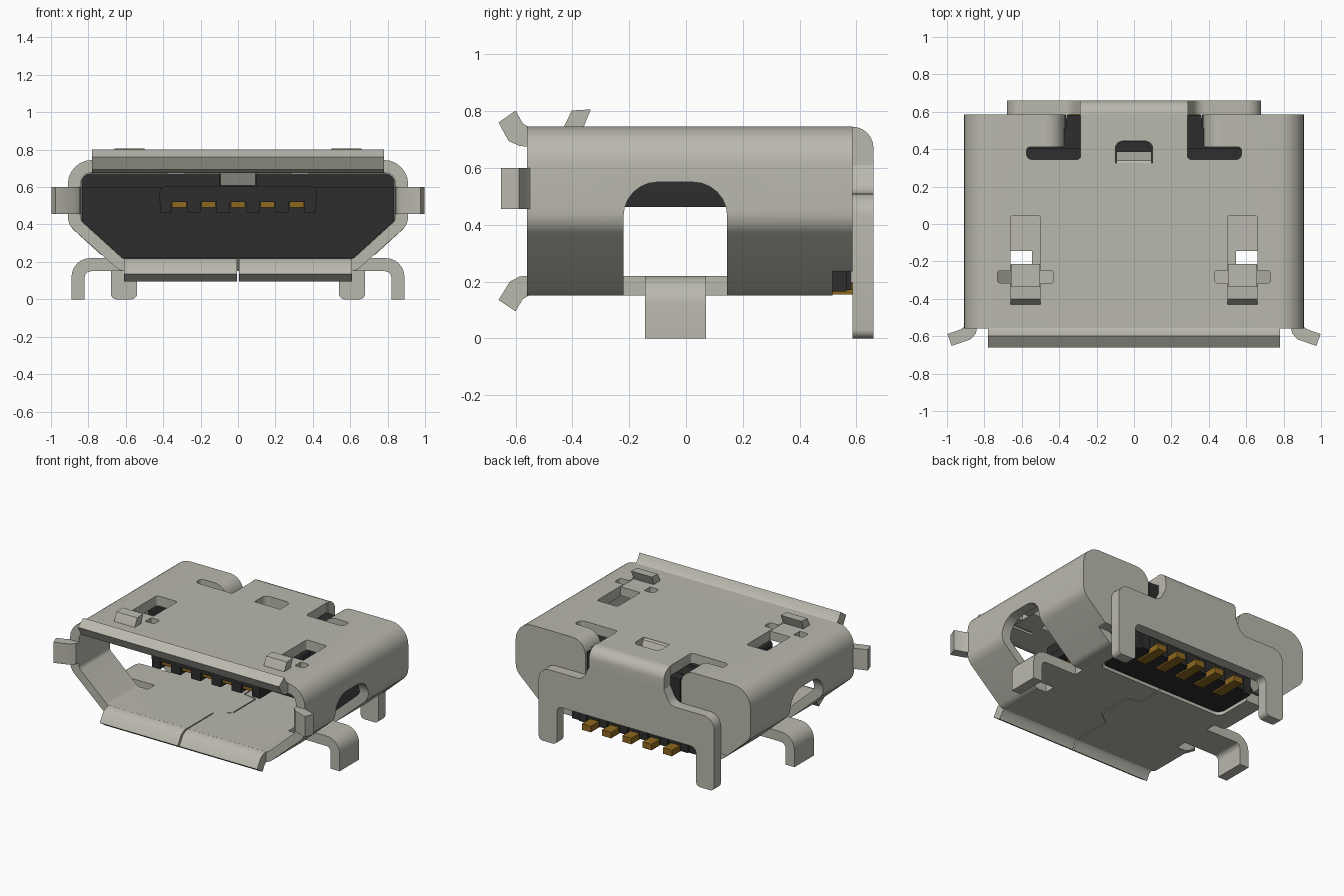
import bpy, bmesh, math
from mathutils import Vector

cube = bpy.data.objects.get("Cube")
if cube:
    bpy.data.objects.remove(cube, do_unlink=True)


def material(name, rgb):
    m = bpy.data.materials.new(name)
    m.use_nodes = True
    m.diffuse_color = (*rgb, 1)
    m.node_tree.nodes["Principled BSDF"].inputs["Base Color"].default_value = (*rgb, 1)
    return m


METAL = material("plated steel", (0.49, 0.48, 0.42))
BLACK = material("black plastic", (0.027, 0.027, 0.028))
GOLD = material("gold contact", (0.27, 0.14, 0.014))


def rounded(points, steps=6):
    """Points are (a, b) or (a, b, radius); a radius fillets the corner."""
    out = []
    n = len(points)
    for i, p in enumerate(points):
        c = Vector(p[:2])
        if len(p) < 3:
            out.append(c)
            continue
        u = (Vector(points[i - 1][:2]) - c).normalized()
        v = (Vector(points[(i + 1) % n][:2]) - c).normalized()
        half = u.angle(v) / 2
        t = p[2] / math.tan(half)
        centre = c + (u + v).normalized() * (p[2] / math.sin(half))
        d0, d1 = c + u * t - centre, c + v * t - centre
        sweep = d0.angle_signed(d1)
        for k in range(steps + 1):
            a = -sweep * k / steps
            out.append(centre + Vector((d0.x * math.cos(a) - d0.y * math.sin(a),
                                        d0.x * math.sin(a) + d0.y * math.cos(a))))
    return out


def prism(name, points, axis, a, b, mat=METAL, side=1):
    """Extrude a profile along an axis; side -1 mirrors it across x."""
    place = {"x": lambda p, d: (d * side, p.x, p.y),
             "y": lambda p, d: (p.x * side, d, p.y),
             "z": lambda p, d: (p.x * side, p.y, d)}[axis]
    prof = rounded(points)
    bm = bmesh.new()
    face = bm.faces.new([bm.verts.new(place(p, a)) for p in prof])
    ext = bmesh.ops.extrude_face_region(bm, geom=[face])
    move = Vector(place(prof[0], b)) - Vector(place(prof[0], a))
    bmesh.ops.translate(bm, vec=move, verts=[g for g in ext["geom"] if isinstance(g, bmesh.types.BMVert)])
    bmesh.ops.recalc_face_normals(bm, faces=bm.faces)
    me = bpy.data.meshes.new(name)
    bm.to_mesh(me)
    bm.free()
    me.materials.append(mat)
    ob = bpy.data.objects.new(name, me)
    bpy.context.collection.objects.link(ob)
    return ob


def box(name, x0, x1, y0, y1, z0, z1, mat=METAL, side=1):
    return prism(name, [(x0, y0), (x1, y0), (x1, y1), (x0, y1)], "z", z0, z1, mat, side)


def cut(ob, cutter):
    mod = ob.modifiers.new("cut", "BOOLEAN")
    mod.operation, mod.solver, mod.object = "DIFFERENCE", "EXACT", cutter
    bpy.context.view_layer.update()
    me = bpy.data.meshes.new_from_object(ob.evaluated_get(bpy.context.evaluated_depsgraph_get()))
    ob.modifiers.clear()
    ob.data = me
    bpy.data.objects.remove(cutter, do_unlink=True)


def mirror_pts(half):
    return half + [(-p[0], *p[1:]) for p in reversed(half)]


# Shell: folded sheet tube
outer = mirror_pts([(0.91, 0.745, 0.13), (0.91, 0.40, 0.10), (0.63, 0.15, 0.08)])
inner = mirror_pts([(0.84, 0.675, 0.05), (0.84, 0.42, 0.04), (0.62, 0.22, 0.03)])
shell = prism("shell", outer, "y", -0.56, 0.585)
cut(shell, prism("bore", inner, "y", -0.7, 0.7))

# Openings in the shell sides, roof and floor
for s in (1, -1):
    cut(shell, prism("window", [(-0.22, 0.1), (0.145, 0.1), (0.145, 0.55, 0.12), (-0.22, 0.55, 0.12)],
                     "x", 0.545, 1.1, side=s))
    cut(shell, prism("roof_notch", [(0.285, 0.345, 0.02), (0.575, 0.345, 0.03), (0.575, 0.412, 0.02),
                                    (0.47, 0.412), (0.47, 0.7), (0.285, 0.7)], "z", 0.6, 0.8, side=s))
    cut(shell, prism("spring_slot", [(0.50, 0.045, 0.015), (0.50, -0.25), (0.43, -0.25, 0.015),
                                     (0.43, -0.315, 0.015), (0.50, -0.315), (0.50, -0.42),
                                     (0.66, -0.42), (0.66, -0.315), (0.73, -0.315, 0.015),
                                     (0.73, -0.25, 0.015), (0.66, -0.25), (0.66, 0.045, 0.015)],
                     "z", 0.6, 0.8, side=s))
cut(shell, prism("latch_hole", [(-0.1, 0.325), (0.1, 0.325), (0.1, 0.443, 0.04), (-0.1, 0.443, 0.04)],
                 "z", 0.6, 0.8))
cut(shell, prism("floor_opening", [(-0.5, 0.25, 0.05), (0.5, 0.25, 0.05), (0.5, 0.8), (-0.5, 0.8)],
                 "z", 0.1, 0.26))
cut(shell, box("rear_trim", -1, 1, 0.515, 0.7, 0.1, 0.25))

# Interlocking seam in the floor
w = 0.004
path = [(0, -0.6), (0, -0.28), (0.1, -0.2), (0.1, 0.05), (0, 0.07), (0, 0.3)]
cut(shell, prism("seam", [(x - w, y) for x, y in path] + [(x + w, y + w) for x, y in reversed(path)],
                 "z", 0.1, 0.26))

# Flared lips round the mouth
prism("top_lip", [(-0.555, 0.675), (-0.585, 0.677), (-0.625, 0.695), (-0.66, 0.76), (-0.60, 0.802),
                  (-0.575, 0.757), (-0.555, 0.745)], "x", -0.78, 0.78)
for s, label in ((1, "left"), (-1, "right")):
    prism(label + "_bottom_lip", [(-0.555, 0.22), (-0.585, 0.218), (-0.62, 0.20), (-0.66, 0.135),
                                  (-0.60, 0.095), (-0.575, 0.138), (-0.555, 0.15)], "x", 0.006, 0.61, side=s)
    prism(label + "_side_lip", [(0.91, -0.55), (0.84, -0.55), (0.845, -0.585), (0.875, -0.617),
                                (0.975, -0.652), (0.998, -0.588), (0.925, -0.563)], "z", 0.455, 0.60, side=s)

    # Spring catch standing through the roof
    box(label + "_catch_plate", 0.502, 0.658, -0.40, -0.215, 0.68, 0.742, side=s)
    prism(label + "_catch", [(-0.445, 0.69), (-0.43, 0.745), (-0.402, 0.802), (-0.335, 0.806),
                             (-0.36, 0.745), (-0.385, 0.69)], "x", 0.50, 0.66, side=s)

    # Mounting leg from the floor
    prism(label + "_front_leg", [(0.53, 0.22), (0.89, 0.22, 0.10), (0.89, 0), (0.82, 0),
                                 (0.82, 0.15, 0.035), (0.53, 0.15)], "y", -0.145, 0.07, side=s)

    # Curled roof flap and folded rear wing
    prism(label + "_roof_curl", [(0.475, 0.745), (0.37, 0.745, 0.10), (0.37, 0.56), (0.44, 0.56),
                                 (0.44, 0.675, 0.03), (0.475, 0.675)], "y", 0.412, 0.585, side=s)
    prism(label + "_rear_wing", [(0.37, 0.745, 0.10), (0.91, 0.745, 0.13), (0.91, 0.40, 0.10),
                                 (0.73, 0.235, 0.03), (0.56, 0.235), (0.37, 0.45)],
          "y", 0.515, 0.586, side=s)

# Latch tab pressed down from the roof
prism("roof_latch", [(0.32, 0.745), (0.34, 0.735), (0.388, 0.62), (0.36, 0.608), (0.318, 0.68)],
      "x", -0.094, 0.094)

# Rear cover: bent strip, plate and two legs
prism("rear_bend", [(0.58, 0.745), (0.66, 0.745, 0.074), (0.66, 0.60), (0.586, 0.60), (0.586, 0.675),
                    (0.58, 0.675)], "x", -0.29, 0.29)
prism("rear_plate", mirror_pts([(0.29, 0.61), (0.34, 0.51, 0.07), (0.68, 0.51, 0.08), (0.68, 0, 0.03),
                                (0.54, 0, 0.03), (0.54, 0.27, 0.04)]), "y", 0.586, 0.66)

# Plastic insert, filling the shell at the rear
prism("insert_body", mirror_pts([(0.838, 0.672, 0.05), (0.838, 0.42), (0.62, 0.222)]),
      "y", 0.40, 0.514, BLACK)
cut(bpy.data.objects["insert_body"], box("latch_clearance", -0.1, 0.1, 0.3, 0.44, 0.6, 0.8))
prism("insert_front", mirror_pts([(0.835, 0.60), (0.835, 0.42), (0.62, 0.224)]), "y", 0.2, 0.41, BLACK)
prism("insert_base", [(-0.49, 0.26, 0.05), (0.49, 0.26, 0.05), (0.49, 0.565), (-0.49, 0.565)],
      "z", 0.165, 0.5, BLACK)
prism("insert_rear", mirror_pts([(0.36, 0.67), (0.36, 0.30)]), "y", 0.5, 0.583, BLACK)

# Tongue with ribs between the contacts
prism("tongue", [(-0.42, 0.52), (0.42, 0.52), (0.42, 0.605, 0.04), (-0.42, 0.605, 0.04)],
      "y", -0.36, 0.25, BLACK)
pitch = 0.157
for i in range(6):
    x = (i - 2.5) * pitch
    lo, hi = max(x - 0.037, -0.418), min(x + 0.037, 0.418)
    prism(f"tongue_rib_{i + 1}", [(lo, 0.462), (hi, 0.462), (hi, 0.53), (lo, 0.53)],
          "y", -0.355, 0.25, BLACK)
    box(f"rear_rib_{i + 1}", x - 0.03, x + 0.03, 0.5, 0.583, 0.17, 0.32, BLACK)
for i in range(5):
    x = (i - 2) * pitch
    box(f"contact_{i + 1}", x - 0.038, x + 0.038, -0.34, 0.25, 0.49, 0.524, GOLD)
    box(f"solder_tail_{i + 1}", x - 0.035, x + 0.035, 0.45, 0.655, 0.155, 0.197, GOLD)

# Smooth the bends, keep the edges crisp
bpy.ops.object.select_all(action="DESELECT")
for ob in bpy.context.collection.objects:
    if ob.type == "MESH":
        ob.select_set(True)
        bpy.context.view_layer.objects.active = ob
bpy.ops.object.shade_smooth_by_angle(angle=math.radians(32))
